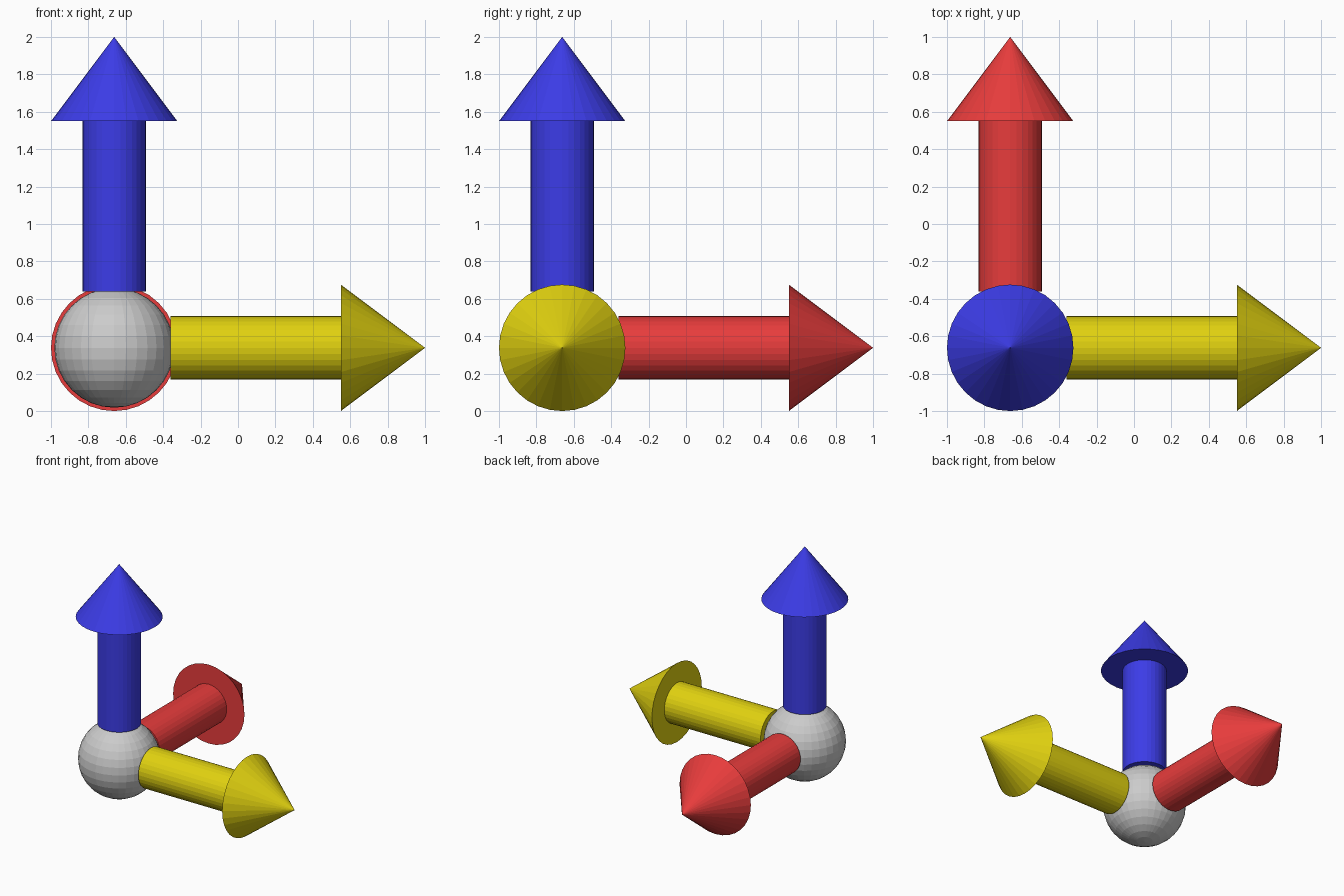
import bpy
from mathutils import Vector

if "Cube" in bpy.data.objects:
    bpy.data.objects.remove(bpy.data.objects["Cube"])

HEAD_R = 0.338                       # arrowhead radius
SHAFT_R = 0.17
START, NECK, TIP = 0.30, 1.212, 1.662  # distances along each arrow from the hub
HUB = Vector((-1 + HEAD_R, -1 + HEAD_R, HEAD_R))


def material(name, rgb):
    mat = bpy.data.materials.new(name)
    mat.diffuse_color = (*rgb, 1)
    mat.use_nodes = True
    mat.node_tree.nodes["Principled BSDF"].inputs["Base Color"].default_value = mat.diffuse_color
    return mat


def tapered(name, axis, start, end, r1, r2, mat):
    """Round bar or cone along an axis, between two distances from the hub."""
    bpy.ops.mesh.primitive_cone_add(
        vertices=32, radius1=r1, radius2=r2, depth=end - start,
        location=HUB + axis * (start + end) / 2,
        rotation=axis.to_track_quat('Z', 'Y').to_euler())
    obj = bpy.context.object
    obj.name = name
    obj.data.materials.append(mat)


# Central ball
bpy.ops.mesh.primitive_uv_sphere_add(segments=32, ring_count=16, radius=0.32, location=HUB)
bpy.context.object.name = "hub_ball"

# Three arrows, one per axis
arrows = [
    ("right", (1, 0, 0), "yellow", (0.75, 0.64, 0.005)),
    ("back", (0, 1, 0), "red", (0.8, 0.045, 0.045)),
    ("up", (0, 0, 1), "blue", (0.045, 0.045, 0.8)),
]
for label, direction, color, rgb in arrows:
    axis = Vector(direction)
    mat = material(color, rgb)
    tapered(label + "_arrow_shaft", axis, START, NECK, SHAFT_R, SHAFT_R, mat)
    tapered(label + "_arrow_head", axis, NECK, TIP, HEAD_R, 0, mat)
